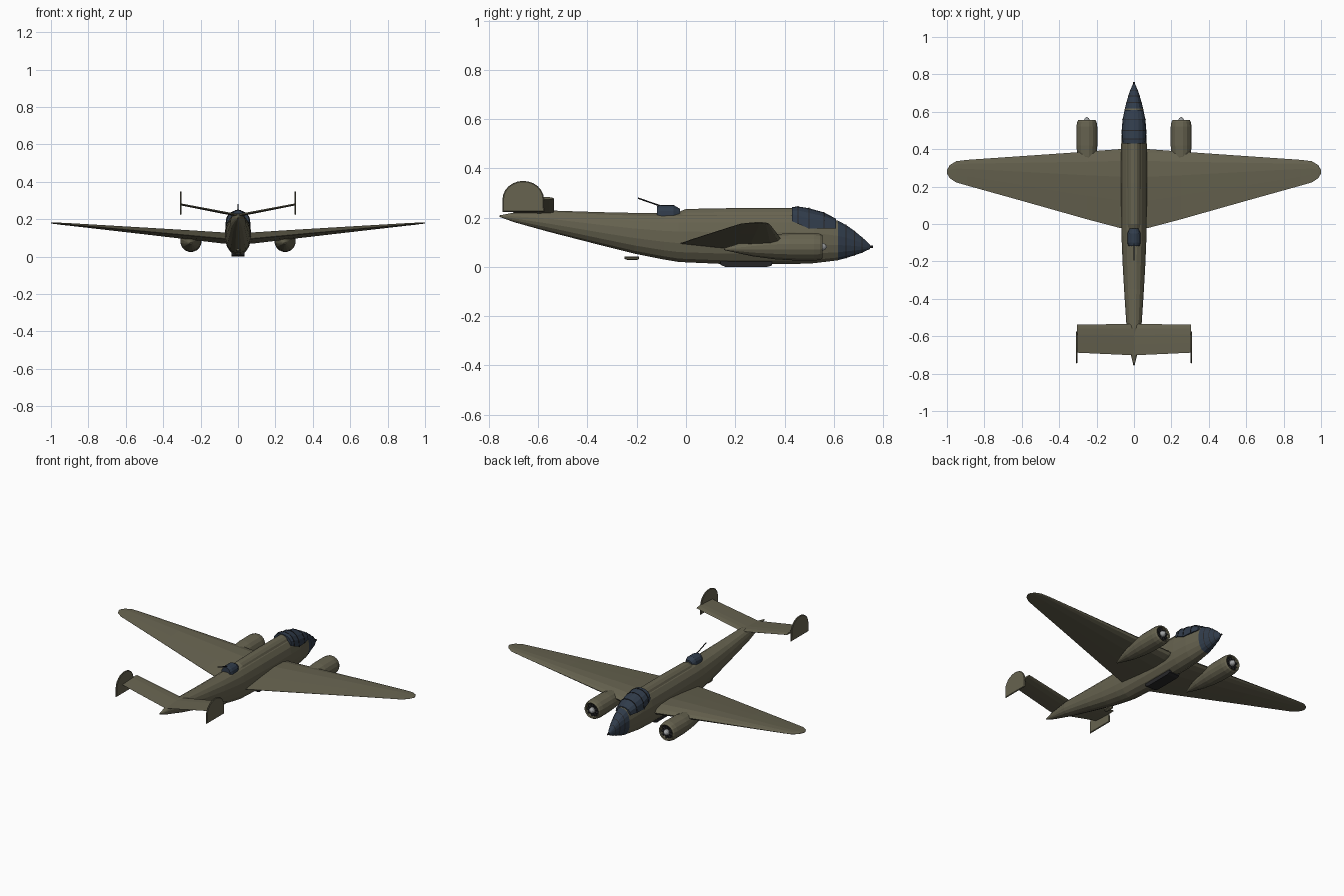
import bpy, bmesh
from math import sin, cos, pi, copysign
from mathutils import Vector


def material(name, rgb):
    m = bpy.data.materials.new(name)
    m.diffuse_color = (*rgb, 1)
    return m


OLIVE = material("olive paint", (0.135, 0.125, 0.08))
GLASS = material("dark glass", (0.03, 0.045, 0.07))
BLACK = material("black metal", (0.02, 0.02, 0.022))
STEEL = material("steel", (0.35, 0.36, 0.37))


def loft(name, rings, mat, caps=True):
    """Skin a list of equal-length closed rings."""
    bm = bmesh.new()
    rows = [[bm.verts.new(p) for p in r] for r in rings]
    n = len(rows[0])
    for a, b in zip(rows, rows[1:]):
        for i in range(n):
            bm.faces.new((a[i], a[(i + 1) % n], b[(i + 1) % n], b[i]))
    if caps:
        bm.faces.new(rows[0])
        bm.faces.new(rows[-1])
    bmesh.ops.remove_doubles(bm, verts=bm.verts, dist=1e-5)
    bmesh.ops.recalc_face_normals(bm, faces=bm.faces)
    me = bpy.data.meshes.new(name)
    bm.to_mesh(me)
    bm.free()
    me.materials.append(mat)
    ob = bpy.data.objects.new(name, me)
    bpy.context.collection.objects.link(ob)
    return ob


def ring(y, bottom, top, half, n=16, power=0.9, x=0):
    """Rounded section across the y axis."""
    out = []
    for i in range(n):
        a = 2 * pi * (i + 0.5) / n
        c, s = cos(a), sin(a)
        out.append((x + half * copysign(abs(c) ** power, c), y,
                    (top + bottom) / 2 + (top - bottom) / 2 / cos(pi / n) * copysign(abs(s) ** power, s)))
    return out


def arch(y, base, top, half, n=9):
    """Half-round section with a flat base."""
    return [(half * cos(pi * i / (n - 1)), y,
             base + (top - base) * sin(pi * i / (n - 1)) ** 0.75) for i in range(n)]


def rod(name, a, b, r, mat, n=8):
    a, b = Vector(a), Vector(b)
    q = (b - a).to_track_quat('Z', 'Y')
    circ = [q @ Vector((r * cos(2 * pi * i / n), r * sin(2 * pi * i / n), 0)) for i in range(n)]
    return loft(name, [[p + e for p in circ] for e in (a, b)], mat)


def mirror(ob):
    ob.modifiers.new("mirror", 'MIRROR').use_clip = True
    return ob


# Fuselage and glazed nose
body = [(-0.757, 0.203, 0.209, 0.003), (-0.70, 0.182, 0.22, 0.017), (-0.56, 0.143, 0.229, 0.04),
        (-0.35, 0.089, 0.222, 0.054), (-0.21, 0.054, 0.219, 0.062), (-0.09, 0.03, 0.218, 0.067),
        (-0.03, 0.02, 0.22, 0.069), (0.15, 0.012, 0.222, 0.07), (0.42, 0.011, 0.222, 0.07),
        (0.52, 0.015, 0.215, 0.064), (0.617, 0.027, 0.187, 0.05)]
nose = [(0.617, 0.027, 0.187, 0.05), (0.65, 0.036, 0.17, 0.041), (0.685, 0.047, 0.145, 0.031),
        (0.715, 0.058, 0.12, 0.021), (0.735, 0.067, 0.102, 0.012), (0.748, 0.073, 0.088, 0.005)]
loft("fuselage", [ring(*r) for r in body], OLIVE)
loft("glazed_nose", [ring(*r) for r in nose], GLASS)
rod("nose_gun", (0, 0.74, 0.081), (0, 0.759, 0.081), 0.005, BLACK)
for i, (y, b, t, h) in enumerate(nose[1:4]):
    loft(f"nose_frame_{i}", [ring(y + d, b - e, t + e, h + e)
                             for d, e in ((-0.002, 0.002), (0.002, 0.0005))], BLACK, False)

# Raised spine between canopy and turret
loft("dorsal_spine", [arch(-0.04, 0.17, 0.219, 0.04), arch(0.0, 0.17, 0.235, 0.042),
                      arch(0.22, 0.17, 0.239, 0.043), arch(0.45, 0.17, 0.238, 0.043)], OLIVE)

# Cockpit canopy with frame hoops
canopy = [(0.43, 0.185, 0.243, 0.061), (0.455, 0.175, 0.245, 0.065), (0.50, 0.155, 0.238, 0.066),
          (0.56, 0.155, 0.221, 0.061), (0.61, 0.155, 0.195, 0.05)]
loft("canopy", [arch(*c) for c in canopy], GLASS)
for i, (y, b, t, h) in enumerate(canopy[1:4]):
    loft(f"canopy_frame_{i}", [arch(y + d, b, t + 0.002, h + 0.002) for d in (-0.002, 0.002)], BLACK)

# Dorsal turret and gun
loft("dorsal_turret", [arch(-0.118, 0.205, 0.247, 0.03), arch(-0.10, 0.205, 0.251, 0.036),
                       arch(-0.05, 0.205, 0.251, 0.036), arch(-0.025, 0.205, 0.236, 0.024)], GLASS)
rod("turret_gun", (0, -0.10, 0.246), (0, -0.195, 0.279), 0.003, BLACK)

# Belly bay and small ventral blister
loft("belly_bay", [[(-0.036, y, 0.04), (0.036, y, 0.04), (0.034, y, z), (-0.034, y, z)]
                   for y, z in ((0.14, 0.008), (0.16, 0.0), (0.33, 0.0), (0.35, 0.006))], BLACK)
loft("ventral_blister", [ring(-0.25, 0.033, 0.042, 0.008, 8), ring(-0.235, 0.027, 0.042, 0.013, 8),
                         ring(-0.20, 0.027, 0.042, 0.013, 8), ring(-0.19, 0.033, 0.042, 0.008, 8)], OLIVE)

# Airfoil surfaces: chord fraction from leading edge, height fraction
FOIL = [(0, 0), (0.04, 0.55), (0.15, 0.92), (0.35, 1), (0.65, 0.6), (1, 0.03),
        (1, -0.03), (0.65, -0.5), (0.35, -0.8), (0.12, -0.72), (0.03, -0.4)]


def airfoil(x, le, te, z, half):
    return [(x, le + (te - le) * c, z + half * h) for c, h in FOIL]


wing = [(0, 0.40, -0.035, 0.092, 0.034), (0.08, 0.40, -0.02, 0.096, 0.033),
        (0.25, 0.387, 0.025, 0.112, 0.028), (0.6, 0.363, 0.124, 0.144, 0.017),
        (0.89, 0.343, 0.205, 0.17, 0.008), (0.95, 0.336, 0.222, 0.175, 0.006),
        (0.985, 0.315, 0.245, 0.178, 0.004), (1.0, 0.288, 0.27, 0.179, 0.002)]
tail = [(0, -0.535, -0.702, 0.219, 0.008), (0.305, -0.537, -0.688, 0.278, 0.006)]
for side, s in (("right", 1), ("left", -1)):
    loft(f"{side}_wing", [airfoil(s * x, *r) for x, *r in wing], OLIVE)
    loft(f"{side}_tailplane", [airfoil(s * x, *r) for x, *r in tail], OLIVE)

    # Twin fins: straight base with a rounded top
    fin = [(-0.745, 0.223), (-0.575, 0.223)] + [
        (-0.661 + 0.084 * cos(pi * i / 12), 0.275 + 0.074 * sin(pi * i / 12)) for i in range(13)]
    loft(f"{side}_fin", [[(s * x, -0.66 + (y + 0.66) * k, 0.28 + (z - 0.28) * k) for y, z in fin]
                         for x, k in ((0.302, 0.95), (0.305, 1), (0.308, 1), (0.311, 0.95))], OLIVE)

    # Engine nacelle with open cowl lip
    cx = s * 0.252
    nac = [(0.155, 0.068, 0.076, 0.005), (0.20, 0.058, 0.09, 0.02), (0.27, 0.043, 0.112, 0.038),
           (0.36, 0.031, 0.132, 0.052), (0.42, 0.027, 0.137, 0.057), (0.52, 0.025, 0.138, 0.057),
           (0.545, 0.029, 0.134, 0.053), (0.555, 0.035, 0.128, 0.047), (0.551, 0.041, 0.122, 0.041),
           (0.525, 0.041, 0.122, 0.041)]
    loft(f"{side}_nacelle", [ring(*r, x=cx, power=1) for r in nac], OLIVE)

    # Radial engine: dark plate, cylinders, hub
    rod(f"{side}_engine_plate", (cx, 0.52, 0.0815), (cx, 0.532, 0.0815), 0.041, BLACK, 16)
    for i in range(9):
        a = 2 * pi * i / 9
        rod(f"{side}_cylinder_{i}", (cx, 0.54, 0.0815),
            (cx + 0.037 * cos(a), 0.54, 0.0815 + 0.037 * sin(a)), 0.007, BLACK, 6)
    loft(f"{side}_hub", [ring(y, 0.0815 - r, 0.0815 + r, r, 12, 1, cx) for y, r in
                         ((0.53, 0.019), (0.554, 0.017), (0.565, 0.011), (0.572, 0.003))], STEEL)
